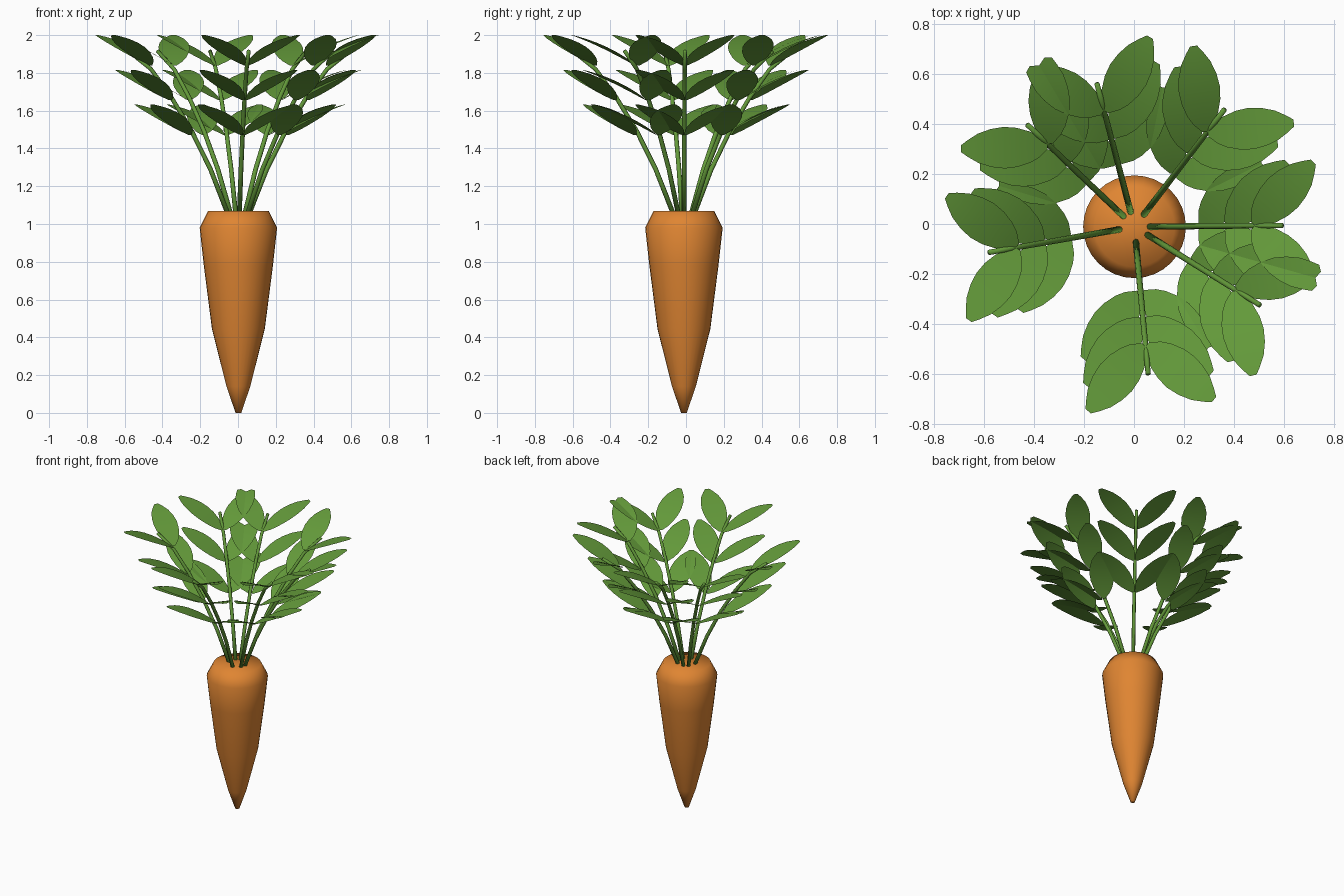
import bpy, bmesh, math
from mathutils import Matrix, Vector

if "Cube" in bpy.data.objects:
    bpy.data.objects.remove(bpy.data.objects["Cube"])


def material(name, rgb):
    m = bpy.data.materials.new(name)
    m.diffuse_color = (*rgb, 1)
    m.use_nodes = True
    m.node_tree.nodes["Principled BSDF"].inputs["Base Color"].default_value = m.diffuse_color
    return m


ORANGE = material("carrot orange", (0.74, 0.235, 0.032))
GREEN = material("leaf green", (0.125, 0.32, 0.042))
CENTRE = Vector((0.002, -0.011, 0))


def finish(name, bm, mat):
    for f in bm.faces:
        f.smooth = True
    me = bpy.data.meshes.new(name)
    bm.to_mesh(me)
    bm.free()
    me.materials.append(mat)
    ob = bpy.data.objects.new(name, me)
    bpy.context.collection.objects.link(ob)
    return ob


def tube(bm, rings, caps=True):
    """Skin closed rings of points."""
    loops = [[bm.verts.new(p) for p in ring] for ring in rings]
    n = len(loops[0])
    for a, b in zip(loops, loops[1:]):
        for i in range(n):
            j = (i + 1) % n
            bm.faces.new((a[i], a[j], b[j], b[i]))
    if caps:
        bm.faces.new(loops[0][::-1])
        bm.faces.new(loops[-1])


# Root: turned profile (radius, height) with a flat shoulder top
profile = [(0.015, 0), (0.063, 0.14), (0.14, 0.445), (0.183, 0.78),
           (0.205, 0.98), (0.16, 1.07)]
bm = bmesh.new()
N = 32
tube(bm, [[CENTRE + Vector((r * math.cos(2 * math.pi * i / N),
                            r * math.sin(2 * math.pi * i / N), z))
           for i in range(N)] for r, z in profile])
finish("carrot_root", bm, ORANGE)

# Stem path in the radial plane (distance out, height)
path = [(0.055, 1.05), (0.15, 1.29), (0.25, 1.49), (0.36, 1.67),
        (0.47, 1.82), (0.59, 1.915)]


def add_stem(bm):
    pts = [Vector((r, 0, z)) for r, z in path]
    rings = []
    for k, p in enumerate(pts):
        t = (pts[min(k + 1, len(pts) - 1)] - pts[max(k - 1, 0)]).normalized()
        side = Vector((0, 1, 0))
        up = t.cross(side)
        rad = 0.013 - 0.0005 * k
        rings.append([p + rad * (side * math.cos(a) - up * math.sin(a))
                      for a in (math.pi * i / 4 for i in range(8))])
    tube(bm, rings)


# Leaf half widths along its length
widths = [(0, 0.010), (0.1, 0.043), (0.2, 0.062), (0.35, 0.078), (0.5, 0.083),
          (0.65, 0.076), (0.8, 0.059), (0.92, 0.034), (1, 0.014)]


def add_leaf(bm, out, height, side):
    """Arched leaf sheet, angled away from the stem."""
    length, c = 0.345, math.sqrt(0.5)
    rows = []
    for t, w in widths:
        u = length * t
        z = height + 0.16 * (1.4 * t - 0.4 * t * t)
        rows.append([bm.verts.new((out + c * (u + v), side * (0.008 + c * (u - v)), z))
                     for v in (-w, 0, w)])
    for a, b in zip(rows, rows[1:]):
        for i in range(2):
            quad = (a[i], b[i], b[i + 1], a[i + 1])
            f = bm.faces.new(quad)
            f.normal_update()
            if f.normal.z < 0:
                f.normal_flip()


# Seven identical fronds at uneven angles
for n, angle in enumerate((0.5, 52.5, 104.7, 136.4, 190, 275.3, 328), 1):
    spin = Matrix.Translation(CENTRE) @ Matrix.Rotation(math.radians(angle), 4, 'Z')
    bm = bmesh.new()
    add_stem(bm)
    bmesh.ops.recalc_face_normals(bm, faces=bm.faces[:])
    bm.transform(spin)
    finish(f"stem_{n}", bm, GREEN)
    bm = bmesh.new()
    for level in range(3):
        for side in (-1, 1):
            add_leaf(bm, 0.262 + 0.105 * level, 1.472 + 0.184 * level, side)
    bm.transform(spin)
    finish(f"leaves_{n}", bm, GREEN)
